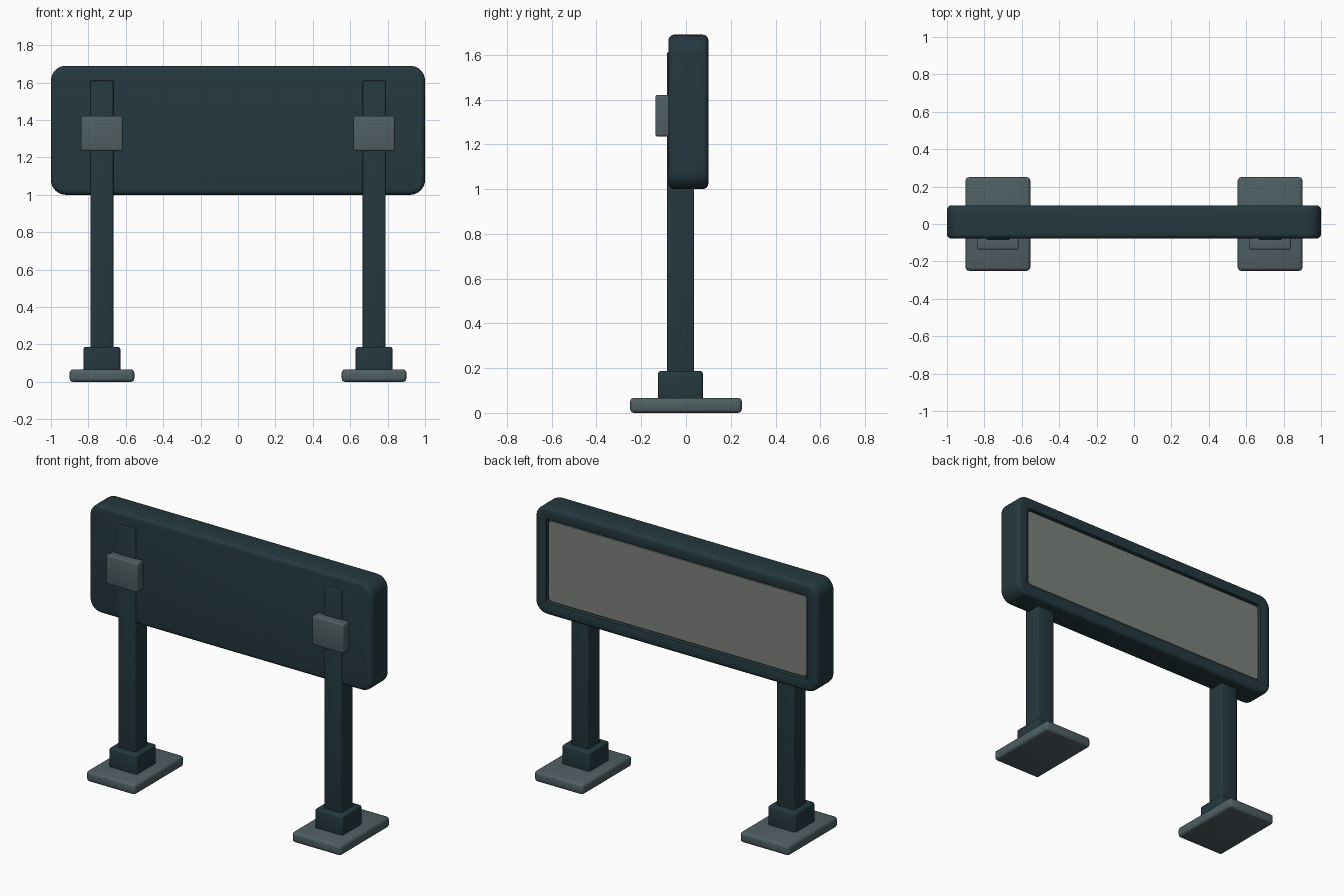
import bpy, bmesh, math

if "Cube" in bpy.data.objects:
    bpy.data.objects.remove(bpy.data.objects["Cube"])


def material(name, rgb):
    m = bpy.data.materials.new(name)
    m.diffuse_color = (*rgb, 1)
    m.use_nodes = True
    m.node_tree.nodes["Principled BSDF"].inputs["Base Color"].default_value = m.diffuse_color
    return m


DARK = material("dark_teal", (0.018, 0.04, 0.05))
STEEL = material("steel_grey", (0.08, 0.115, 0.125))
SCREEN = material("pale_grey", (0.2, 0.22, 0.2))
PANEL_Z = 1.345


def finish(name, bm, mat):
    bmesh.ops.recalc_face_normals(bm, faces=bm.faces)
    me = bpy.data.meshes.new(name)
    bm.to_mesh(me)
    bm.free()
    ob = bpy.data.objects.new(name, me)
    bpy.context.collection.objects.link(ob)
    me.materials.append(mat)
    bpy.ops.object.select_all(action='DESELECT')
    ob.select_set(True)
    bpy.context.view_layer.objects.active = ob
    bpy.ops.object.shade_smooth_by_angle(angle=math.radians(35))
    return ob


def box(name, xs, ys, zs, bevel, mat):
    bm = bmesh.new()
    bmesh.ops.create_cube(bm, size=1)
    for v in bm.verts:
        for i, (lo, hi) in enumerate((xs, ys, zs)):
            v.co[i] = (lo + hi) / 2 + v.co[i] * (hi - lo)
    bmesh.ops.bevel(bm, geom=bm.edges[:], offset=bevel, segments=3,
                    profile=0.5, affect='EDGES')
    return finish(name, bm, mat)


def rounded_loft(name, hx, hz, radius, rings, mat, n=8):
    # rings of (inset, y), each a rounded rectangle in the xz plane
    bm = bmesh.new()
    loops = []
    for inset, y in rings:
        r = max(radius - inset, 0.015)
        loop = []
        for k, (sx, sz) in enumerate(((1, 1), (-1, 1), (-1, -1), (1, -1))):
            for j in range(n + 1):
                a = (k + j / n) * math.pi / 2
                loop.append(bm.verts.new((sx * (hx - inset - r) + r * math.cos(a), y,
                                          PANEL_Z + sz * (hz - inset - r) + r * math.sin(a))))
        loops.append(loop)
    for a, b in zip(loops, loops[1:]):
        for i in range(len(a)):
            j = (i + 1) % len(a)
            bm.faces.new((a[i], a[j], b[j], b[i]))
    bm.faces.new(loops[0])
    bm.faces.new(loops[-1])
    return finish(name, bm, mat)


# Panel housing: rounded outer edges, shallow recess in the back
quarter = [math.radians(a) for a in (0, 22.5, 45, 67.5, 90)]
R = 0.025
rings = [(R - R * math.sin(a), -0.078 + R - R * math.cos(a)) for a in quarter]
rings += [(R - R * math.cos(a), 0.1 - R + R * math.sin(a)) for a in quarter]
rings += [(0.07, 0.1), (0.078, 0.097), (0.082, 0.075)]
rounded_loft("panel_housing", 1.0, 0.345, 0.08, rings, DARK)

# Display sheet sitting in the recess
rounded_loft("display_sheet", 0.915, 0.26, 0.025,
             [(0, 0.07), (0, 0.082), (0.004, 0.086)], SCREEN, 4)

# Two legs, each with base plate, collar, post and clamp
for side, s in (("left", -1), ("right", 1)):
    c = 0.7275 * s
    for part, w, ys, zs, bevel, mat in (
            ("base_plate", 0.173, (-0.25, 0.25), (0, 0.067), 0.018, STEEL),
            ("collar", 0.098, (-0.125, 0.075), (0.05, 0.187), 0.012, DARK),
            ("post", 0.061, (-0.085, 0.036), (0.1, 1.61), 0.006, DARK),
            ("clamp", 0.111, (-0.137, -0.07), (1.235, 1.421), 0.01, STEEL)):
        box(f"{side}_{part}", (c - w, c + w), ys, zs, bevel, mat)
